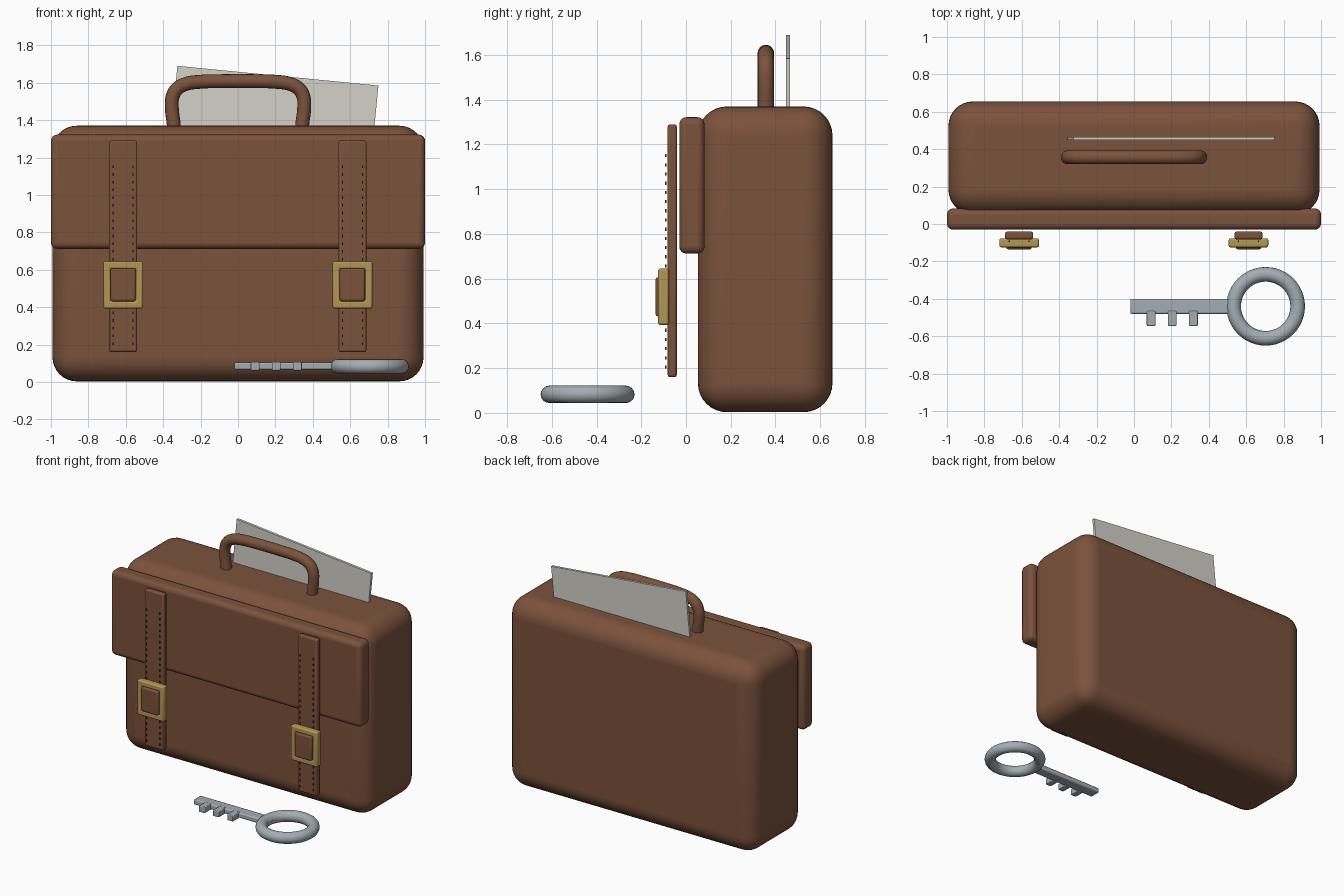
import bpy, bmesh
from math import radians
from mathutils import Matrix, Vector

if "Cube" in bpy.data.objects:
    bpy.data.objects.remove(bpy.data.objects["Cube"])


def material(name, color):
    m = bpy.data.materials.new(name)
    m.diffuse_color = (*color, 1)
    m.use_nodes = True
    m.node_tree.nodes["Principled BSDF"].inputs["Base Color"].default_value = m.diffuse_color
    return m


leather = material("leather", (0.20, 0.085, 0.045))
brass = material("brass", (0.45, 0.31, 0.09))
steel = material("steel", (0.37, 0.42, 0.45))
paper_white = material("paper", (0.66, 0.64, 0.59))
thread = material("thread", (0.09, 0.04, 0.025))


def finish(obj, mat, bevel=0, segments=3):
    obj.data.materials.append(mat)
    if bevel:
        mod = obj.modifiers.new("Bevel", "BEVEL")
        mod.width, mod.segments = bevel, segments
    bpy.ops.object.select_all(action='DESELECT')
    obj.select_set(True)
    bpy.context.view_layer.objects.active = obj
    bpy.ops.object.shade_smooth_by_angle(angle=radians(35))
    return obj


def mesh_object(name, bm):
    me = bpy.data.meshes.new(name)
    bm.to_mesh(me)
    bm.free()
    obj = bpy.data.objects.new(name, me)
    bpy.context.collection.objects.link(obj)
    return obj


def add_box(bm, lo, hi):
    lo, hi = Vector(lo), Vector(hi)
    bmesh.ops.create_cube(bm, size=1, matrix=Matrix.Translation((lo + hi) / 2)
                          @ Matrix.Diagonal((*(hi - lo), 1)))


def box(name, lo, hi, mat, bevel=0, segments=3):
    bm = bmesh.new()
    add_box(bm, lo, hi)
    return finish(mesh_object(name, bm), mat, bevel, segments)


# Case body and front flap
box("case_body", (-0.992, 0.053, 0.003), (0.992, 0.655, 1.37), leather, 0.13, 8)
box("front_flap", (-1, -0.03, 0.712), (1, 0.083, 1.322), leather, 0.032, 4)

# Straps with stitching and buckles
for side, cx in (("left", -0.614), ("right", 0.612)):
    box(side + "_strap", (cx - 0.075, -0.082, 0.16), (cx + 0.075, -0.041, 1.29), leather, 0.01, 2)

    bm = bmesh.new()
    count = 24
    for i in range(count):
        z = 0.205 + i * 0.945 / (count - 1)
        for dx in (-0.053, 0.053):
            add_box(bm, (cx + dx - 0.003, -0.095, z - 0.007), (cx + dx + 0.003, -0.087, z + 0.007))
    finish(mesh_object(side + "_stitching", bm), thread)

    # Buckle frame: outer and inner rectangles bridged front and back
    bm = bmesh.new()
    rings = []
    for w, h, y in ((0.106, 0.126, -0.125), (0.106, 0.126, -0.077),
                    (0.068, 0.087, -0.077), (0.068, 0.087, -0.125)):
        rings.append([bm.verts.new((cx + sx * w, y, 0.519 + sz * h))
                      for sx, sz in ((-1, -1), (1, -1), (1, 1), (-1, 1))])
    for r in range(4):
        a, b = rings[r], rings[(r + 1) % 4]
        for i in range(4):
            j = (i + 1) % 4
            bm.faces.new((a[i], a[j], b[j], b[i]))
    bmesh.ops.recalc_face_normals(bm, faces=bm.faces)
    finish(mesh_object(side + "_buckle", bm), brass, 0.01, 3)
    box(side + "_buckle_tab", (cx - 0.068, -0.136, 0.431), (cx + 0.068, -0.075, 0.607), leather, 0.012, 3)

# Handle swept along an arch
half = [(0.338, 1.30), (0.344, 1.38), (0.354, 1.47), (0.350, 1.525), (0.325, 1.568),
        (0.275, 1.594), (0.20, 1.605), (0.10, 1.608)]
path = [(-x, z) for x, z in half] + [(x, z) for x, z in reversed(half)]
cu = bpy.data.curves.new("handle_path", 'CURVE')
cu.dimensions = '3D'
cu.bevel_depth = 0.037
cu.bevel_resolution = 6
cu.use_fill_caps = True
sp = cu.splines.new('BEZIER')
sp.resolution_u = 5
sp.bezier_points.add(len(path) - 1)
for p, (x, z) in zip(sp.bezier_points, path):
    p.co = (x, 0.357, z)
    p.handle_left_type = p.handle_right_type = 'AUTO'
handle = bpy.data.objects.new("handle", cu)
bpy.context.collection.objects.link(handle)
bpy.ops.object.select_all(action='DESELECT')
handle.select_set(True)
bpy.context.view_layer.objects.active = handle
bpy.ops.object.convert(target='MESH')
finish(bpy.context.view_layer.objects.active, leather)

# Paper sheet sticking out of the top
sheet = box("paper_sheet", (0, -0.009, -0.6), (1.08, 0.009, 0), paper_white)
sheet.location = (-0.324, 0.457, 1.69)
sheet.rotation_euler = (0, radians(5.6), 0)

# Key: ring bow, shaft and teeth
bpy.ops.mesh.primitive_torus_add(location=(0.704, -0.44, 0.083), major_radius=0.171,
                                 minor_radius=0.039, major_segments=48, minor_segments=16)
bow = bpy.context.object
bow.name = "key_bow"
finish(bow, steel)
box("key_shaft", (-0.02, -0.48, 0.066), (0.572, -0.4, 0.103), steel, 0.008, 2)
for i in range(3):
    x = 0.068 + i * 0.113
    box(f"key_tooth_{i + 1}", (x, -0.545, 0.062), (x + 0.047, -0.465, 0.106), steel, 0.005, 2)
